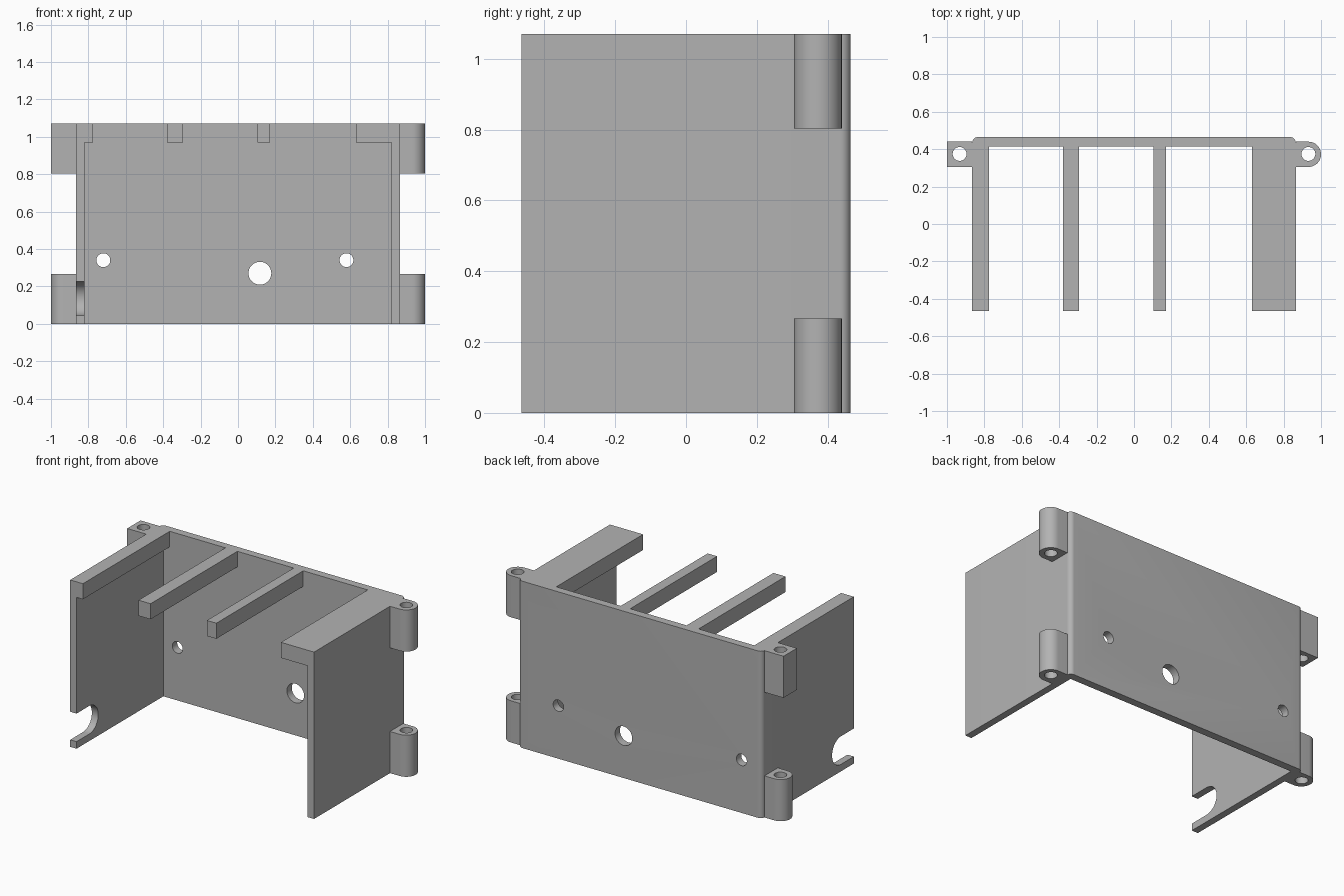
import bpy, bmesh
from math import pi, cos, sin
from mathutils import Matrix

cube = bpy.data.objects.get("Cube")
if cube:
    bpy.data.objects.remove(cube, do_unlink=True)

H = 1.07                      # overall height
W, WALL = 0.865, 0.045        # half width of body, side wall thickness
FRONT, BACK, INNER = -0.465, 0.465, 0.415
LUG_X, LUG_Y, LUG_R = 0.9325, 0.3725, 0.0675

grey = bpy.data.materials.new("plain grey")
grey.use_nodes = True
grey.diffuse_color = (0.45, 0.45, 0.45, 1)
grey.node_tree.nodes["Principled BSDF"].inputs["Base Color"].default_value = (0.45, 0.45, 0.45, 1)


def finish(name, bm):
    bmesh.ops.recalc_face_normals(bm, faces=bm.faces)
    mesh = bpy.data.meshes.new(name)
    bm.to_mesh(mesh)
    bm.free()
    mesh.materials.append(grey)
    obj = bpy.data.objects.new(name, mesh)
    bpy.context.collection.objects.link(obj)
    return obj


def prism(name, outline, z0, z1):
    bm = bmesh.new()
    face = bm.faces.new([bm.verts.new((x, y, z0)) for x, y in outline])
    top = bmesh.ops.extrude_face_region(bm, geom=[face])["geom"]
    verts = [v for v in top if isinstance(v, bmesh.types.BMVert)]
    bmesh.ops.translate(bm, verts=verts, vec=(0, 0, z1 - z0))
    return finish(name, bm)


def box(name, x0, x1, y0, y1, z0, z1):
    return prism(name, [(x0, y0), (x1, y0), (x1, y1), (x0, y1)], z0, z1)


def rod(name, centre, radius, depth, axis):
    bm = bmesh.new()
    turn = {"X": Matrix.Rotation(pi / 2, 4, "Y"), "Y": Matrix.Rotation(pi / 2, 4, "X"),
            "Z": Matrix.Identity(4)}[axis]
    bmesh.ops.create_cone(bm, cap_ends=True, segments=48, radius1=radius, radius2=radius,
                          depth=depth, matrix=Matrix.Translation(centre) @ turn)
    return finish(name, bm)


def arc(cx, cy, r, a0, a1, n):
    return [(cx + r * cos(a0 + (a1 - a0) * i / n), cy + r * sin(a0 + (a1 - a0) * i / n))
            for i in range(n + 1)]


def cut(obj, cutter):
    cutter.hide_render = True
    mod = obj.modifiers.new("cut", "BOOLEAN")
    mod.operation, mod.solver, mod.object = "DIFFERENCE", "EXACT", cutter
    bpy.context.view_layer.objects.active = obj
    bpy.ops.object.modifier_apply(modifier=mod.name)
    bpy.data.objects.remove(cutter, do_unlink=True)


def smooth(obj):
    bpy.ops.object.select_all(action="DESELECT")
    obj.select_set(True)
    bpy.context.view_layer.objects.active = obj
    bpy.ops.object.shade_smooth_by_angle(angle=0.5)


# Back plate and side walls as one U-shaped shell with rounded rear corners
R = 0.03
half = [(W - WALL, INNER), (W - WALL, FRONT), (W, FRONT)] + arc(W - R, BACK - R, R, 0, pi / 2, 8)
shell = prism("shell", half + [(-x, y) for x, y in reversed(half)], 0, H)

# Screw holes through the back plate
for x, z, r in [(-0.72, 0.34, 0.037), (0.58, 0.34, 0.037), (0.117, 0.27, 0.061)]:
    cut(shell, rod("hole_cutter", (x, 0.44, z), r, 0.2, "Y"))

# Open cable slot at the front of the right wall
SLOT_Z, SLOT_R, SLOT_Y = 0.135, 0.09, -0.335
cut(shell, rod("slot_end_cutter", (-W + WALL / 2, SLOT_Y, SLOT_Z), SLOT_R, 0.15, "X"))
cut(shell, box("slot_cutter", -W - 0.05, -W + 0.1, FRONT - 0.1, SLOT_Y,
               SLOT_Z - SLOT_R, SLOT_Z + SLOT_R))
smooth(shell)

# Bars along the top
for name, x0, x1 in [("right_ledge", WALL - W, -0.775), ("right_bar", -0.38, -0.295),
                     ("left_bar", 0.105, 0.172), ("left_ledge", 0.63, W - WALL)]:
    box(name, x0, x1, FRONT, INNER, 0.97, H)

# Mounting lugs; the upper right one is square, the others are rounded
round_end = [(W, LUG_Y - LUG_R)] + arc(LUG_X, LUG_Y, LUG_R, -pi / 2, pi / 2, 24) + [(W, LUG_Y + LUG_R)]
square_end = [(W, LUG_Y - LUG_R), (1, LUG_Y - LUG_R), (1, LUG_Y + LUG_R), (W, LUG_Y + LUG_R)]
for side, s in [("left", 1), ("right", -1)]:
    for level, z0, z1 in [("lower", 0, 0.267), ("upper", 0.803, H)]:
        outline = square_end if (side, level) == ("right", "upper") else round_end
        lug = prism(f"{level}_{side}_lug", [(s * x, y) for x, y in outline], z0, z1)
        cut(lug, rod("lug_hole_cutter", (s * LUG_X, LUG_Y + 0.002, (z0 + z1) / 2), 0.037, 0.5, "Z"))
        smooth(lug)
